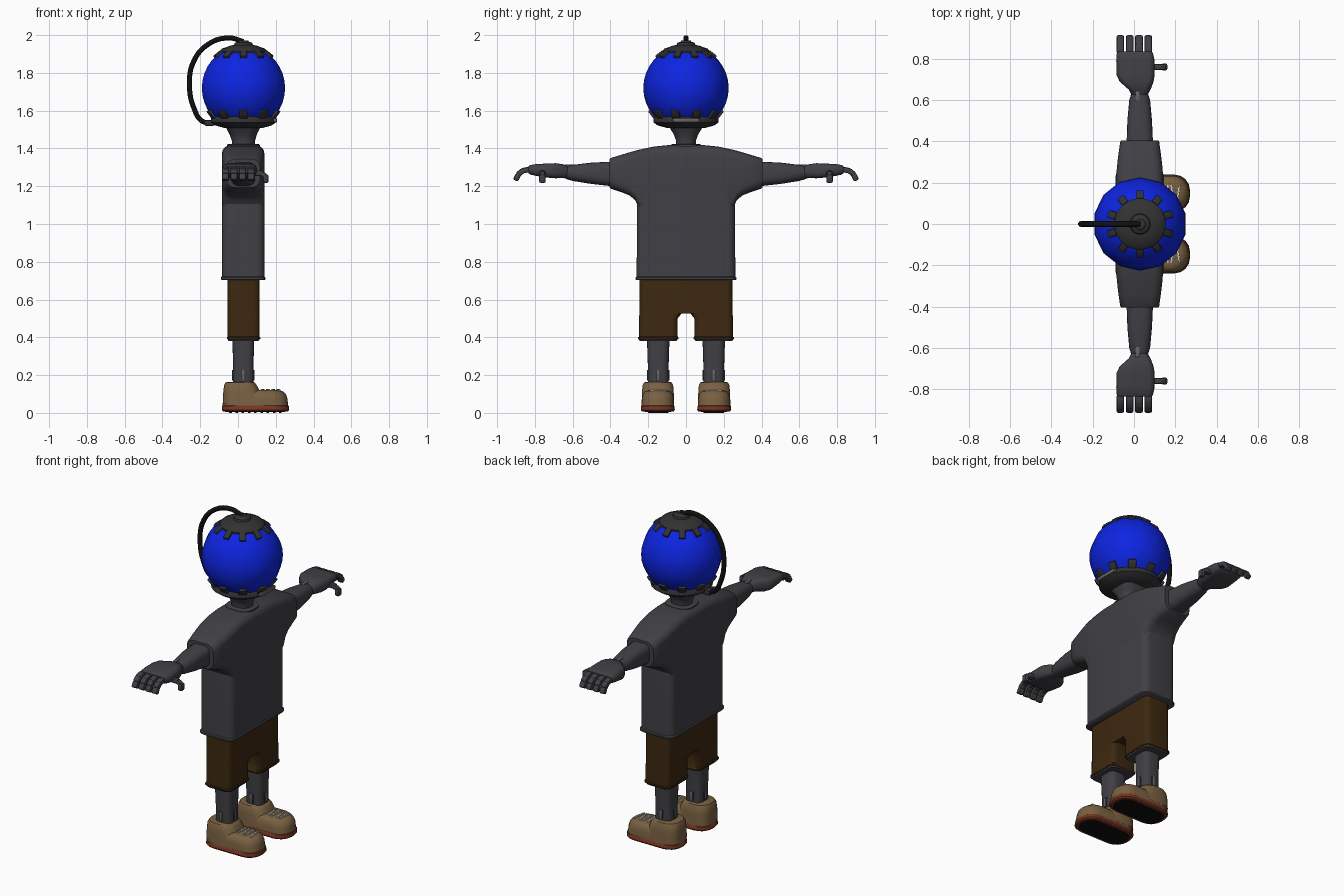
import bpy, bmesh, math
from mathutils import Matrix, Vector

cube = bpy.data.objects.get("Cube")
if cube:
    bpy.data.objects.remove(cube, do_unlink=True)


def material(name, r, g, b):
    m = bpy.data.materials.new(name)
    m.use_nodes = True
    m.diffuse_color = (r, g, b, 1)
    m.node_tree.nodes["Principled BSDF"].inputs["Base Color"].default_value = (r, g, b, 1)
    return m


GREY = material("charcoal grey", .052, .051, .059)
DARK = material("dark metal", .032, .032, .033)
LIGHT = material("light metal", .13, .13, .13)
BLUE = material("bright blue", .004, .018, .75)
BROWN = material("dark brown", .045, .021, .005)
TAN = material("tan leather", .19, .118, .053)
RED = material("rust red", .18, .035, .015)
BLACK = material("black rubber", .005, .005, .005)
WHITE = material("lace white", .65, .65, .65)


def finish(name, bm, mat, mirror=False, angle=40):
    """Turn a bmesh into a shaded object, optionally mirrored across y = 0."""
    bmesh.ops.recalc_face_normals(bm, faces=bm.faces)
    me = bpy.data.meshes.new(name)
    bm.to_mesh(me)
    bm.free()
    me.materials.append(mat)
    ob = bpy.data.objects.new(name, me)
    bpy.context.collection.objects.link(ob)
    bpy.ops.object.select_all(action='DESELECT')
    ob.select_set(True)
    bpy.context.view_layer.objects.active = ob
    bpy.ops.object.shade_smooth_by_angle(angle=math.radians(angle))
    if mirror:
        mod = ob.modifiers.new("mirror", 'MIRROR')
        mod.use_axis = (False, True, False)
        mod.use_mirror_merge = False
    return ob


def loft(name, axis, sections, mat, r=.03, mirror=False):
    """Skin rounded rectangles (position, u0, u1, v0, v1) along an axis."""
    bm = bmesh.new()
    rings = []
    for t, u0, u1, v0, v1 in sections:
        rad = min(r, (u1 - u0) * .499, (v1 - v0) * .499)
        centres = [(u1 - rad, v1 - rad), (u0 + rad, v1 - rad),
                   (u0 + rad, v0 + rad), (u1 - rad, v0 + rad)]
        ring = []
        for q, (cu, cv) in enumerate(centres):
            for k in range(5):
                a = (q + k / 4) * math.pi / 2
                u, v = cu + rad * math.cos(a), cv + rad * math.sin(a)
                co = {'x': (t, u, v), 'y': (u, t, v), 'z': (u, v, t)}[axis]
                ring.append(bm.verts.new(co))
        rings.append(ring)
    n = len(rings[0])
    for a, b in zip(rings, rings[1:]):
        for i in range(n):
            bm.faces.new((a[i], a[(i + 1) % n], b[(i + 1) % n], b[i]))
    bm.faces.new(rings[0])
    bm.faces.new(rings[-1])
    return finish(name, bm, mat, mirror)


def boxes(name, items, mat, mirror=False, bevel=.004):
    """Bevelled boxes from (centre, size, rotation matrix or None)."""
    bm = bmesh.new()
    for c, size, rot in items:
        m = Matrix.Translation(c) @ (rot or Matrix()) @ Matrix.Diagonal((*size, 1))
        bmesh.ops.create_cube(bm, size=1, matrix=m)
    if bevel:
        bmesh.ops.bevel(bm, geom=bm.edges[:], offset=bevel, segments=2, affect='EDGES', profile=.5)
    return finish(name, bm, mat, mirror)


def lathe(name, profile, mat, steps=32):
    """Spin an (r, z) profile about the head's vertical axis."""
    bm = bmesh.new()
    vs = [bm.verts.new((HX + r, 0, z)) for r, z in profile]
    edges = [bm.edges.new(p) for p in zip(vs, vs[1:])]
    bmesh.ops.spin(bm, geom=vs + edges, cent=(HX, 0, 0), axis=(0, 0, 1),
                   angle=math.tau, steps=steps, use_duplicate=False)
    bmesh.ops.remove_doubles(bm, verts=bm.verts, dist=.0005)
    return finish(name, bm, mat)


# Head globe
HX, HZ, HR = .029, 1.72, .226
bm = bmesh.new()
bmesh.ops.create_uvsphere(bm, u_segments=14, v_segments=18, radius=HR,
                          matrix=Matrix.Translation((HX, 0, HZ)))
finish("head_globe", bm, BLUE, angle=60)

# Toothed cap and collar that clamp the globe
lathe("head_cap", [(0, 1.9), (.122, 1.9), (.124, 1.917), (.115, 1.928), (.07, 1.944),
                   (.05, 1.948), (.046, 1.96), (.03, 1.964), (.024, 1.972), (0, 1.972)], DARK)
lathe("head_collar", [(0, 1.57), (.163, 1.57), (.173, 1.557), (.173, 1.538),
                      (.15, 1.522), (.1, 1.508), (0, 1.505)], DARK)


def teeth(name, tilt, count, size):
    items = []
    for i in range(count):
        a = (i + .5) * math.tau / count
        d = Vector((math.cos(a) * math.cos(tilt), math.sin(a) * math.cos(tilt), math.sin(tilt)))
        rot = Matrix.Rotation(a, 4, 'Z') @ Matrix.Rotation(-tilt, 4, 'Y')
        items.append((Vector((HX, 0, HZ)) + d * (HR - .001), size, rot))
    boxes(name, items, DARK)


teeth("cap_teeth", math.radians(52), 10, (.02, .036, .05))
teeth("collar_teeth", math.radians(-38), 10, (.02, .045, .05))
boxes("collar_plate", [((HX + .168, 0, 1.549), (.018, .14, .022), None)], LIGHT)
boxes("cable_socket", [((-.15, 0, 1.535), (.05, .045, .03), None)], DARK)

# Cable looping from the cap to the back of the collar
path = [(.03, 1.965), (-.05, 1.985), (-.16, 1.95), (-.235, 1.86),
        (-.257, 1.74), (-.232, 1.61), (-.19, 1.545), (-.13, 1.535)]
cu = bpy.data.curves.new("head_cable", 'CURVE')
cu.dimensions = '3D'
cu.bevel_depth = .014
cu.bevel_resolution = 3
cu.use_fill_caps = True
sp = cu.splines.new('BEZIER')
sp.bezier_points.add(len(path) - 1)
for p, (x, z) in zip(sp.bezier_points, path):
    p.co = (x, 0, z)
    p.handle_left_type = p.handle_right_type = 'AUTO'
cu.materials.append(BLACK)
bpy.context.collection.objects.link(bpy.data.objects.new("head_cable", cu))

# Neck and shirt
loft("neck", 'z', [(1.38, -.035, .093, -.055, .055), (1.44, -.032, .09, -.052, .052),
                   (1.475, -.045, .1, -.065, .065), (1.515, -.065, .12, -.09, .09)], GREY, .05)
loft("shirt_collar", 'z', [(1.39, -.06, .118, -.085, .085), (1.42, -.057, .115, -.08, .08),
                           (1.424, -.05, .108, -.07, .07)], GREY, .06)
loft("shirt_body", 'z', [(.703, -.086, .141, -.262, .262), (.707, -.09, .145, -.267, .267),
                         (.717, -.09, .145, -.267, .267), (.722, -.085, .14, -.261, .261),
                         (1.1, -.085, .14, -.26, .26), (1.3, -.085, .14, -.25, .25)], GREY, .04)
loft("shirt_sleeve", 'y', [(0, -.085, .14, 1.05, 1.417), (.1, -.085, .14, 1.05, 1.417),
                           (.17, -.085, .14, 1.05, 1.41), (.245, -.085, .14, 1.075, 1.394),
                           (.268, -.083, .138, 1.125, 1.388), (.3, -.08, .135, 1.152, 1.379),
                           (.34, -.075, .13, 1.168, 1.367), (.397, -.067, .122, 1.187, 1.35),
                           (.405, -.062, .117, 1.193, 1.344)], GREY, .045, True)

# Arms and wrists
loft("arm", 'y', [(.39, -.036, .092, 1.2, 1.33), (.5, -.032, .087, 1.212, 1.325),
                  (.6, -.023, .078, 1.228, 1.313), (.635, -.012, .066, 1.238, 1.305)], GREY, .04, True)
boxes("wrist_link", [((HX - .012, .62, 1.309), (.02, .05, .014), None)], LIGHT, True)
loft("hand", 'y', [(.625, -.012, .066, 1.24, 1.305), (.65, -.025, .08, 1.243, 1.316),
                   (.69, -.07, .095, 1.242, 1.322), (.72, -.084, .1, 1.244, 1.32),
                   (.79, -.086, .1, 1.254, 1.318), (.825, -.084, .092, 1.262, 1.312),
                   (.835, -.078, .086, 1.27, 1.305)], GREY, .03, True)

# Four curled fingers and a hanging thumb
fingers = []
for x in (-.066, -.021, .024, .069):
    for y, z, length, bend in ((.85, 1.285, .046, -12), (.877, 1.272, .04, -38), (.895, 1.247, .038, -62)):
        fingers.append(((x, y, z), (.037, length, .029), Matrix.Rotation(math.radians(bend), 4, 'X')))
boxes("fingers", fingers, GREY, True, .008)
boxes("thumb", [((.108, .76, 1.268), (.05, .03, .028), None),
                ((.132, .76, 1.262), (.04, .028, .026), Matrix.Rotation(math.radians(30), 4, 'Y')),
                ((.147, .76, 1.24), (.028, .034, .045), None)], GREY, True, .008)

# Shorts
loft("shorts_waist", 'z', [(.525, -.055, .114, -.247, .247), (.71, -.055, .114, -.245, .245)], BROWN, .03)
loft("shorts_leg", 'z', [(.388, -.055, .114, .044, .25), (.392, -.059, .118, .041, .254),
                         (.4, -.059, .118, .041, .254), (.404, -.055, .114, .044, .249),
                         (.5, -.055, .114, .044, .248), (.53, -.055, .114, .02, .247)],
     BROWN, .03, True)
loft("shorts_lining", 'z', [(.381, -.05, .109, .05, .245), (.391, -.055, .114, .045, .25)], GREY, .03, True)

# Legs with ankle links
LY = .147
loft("leg", 'z', [(.13, -.026, .082, LY - .054, LY + .054), (.25, -.026, .082, LY - .055, LY + .055),
                  (.4, -.03, .086, LY - .06, LY + .06)], GREY, .035, True)
for name, depth, width, mat in (("ankle_slot", .116, .026, DARK), ("ankle_link", .12, .014, LIGHT)):
    boxes(name, [((.028, LY, .2), (depth, width, .056), None),
                 ((.028, LY, .2), (width, depth, .056), None)], mat, True, .002)

# Shoes
loft("shoe_sole", 'z', [(.008, -.08, .265, .065, .233), (.016, -.086, .271, .059, .239),
                        (.036, -.084, .269, .061, .237), (.04, -.08, .264, .065, .233)], RED, .075, True)
loft("shoe_toe", 'z', [(.034, -.082, .266, .063, .235), (.075, -.079, .262, .065, .233),
                       (.1, -.076, .254, .07, .228), (.115, -.07, .236, .082, .216),
                       (.12, -.06, .215, .1, .2)], TAN, .075, True)
loft("shoe_heel", 'z', [(.05, -.08, .14, .063, .235), (.11, -.078, .118, .065, .233),
                        (.145, -.074, .1, .068, .23), (.16, -.067, .09, .075, .223),
                        (.164, -.055, .08, .085, .213)], TAN, .06, True)
laces = []
for i in range(4):
    laces.append(((.13 + .028 * i, LY, .121), (.009, .085, .009),
                  Matrix.Rotation((-1) ** i * .14, 4, 'Z')))
boxes("shoe_laces", laces, WHITE, True, .002)
loft("sole_pad", 'z', [(.004, -.066, .25, .08, .218), (.012, -.066, .25, .08, .218)], BLACK, .06, True)
boxes("sole_treads", [((-.04 + .033 * i, LY, .005), (.014, .11, .01), None) for i in range(9)],
      BLACK, True, 0)
